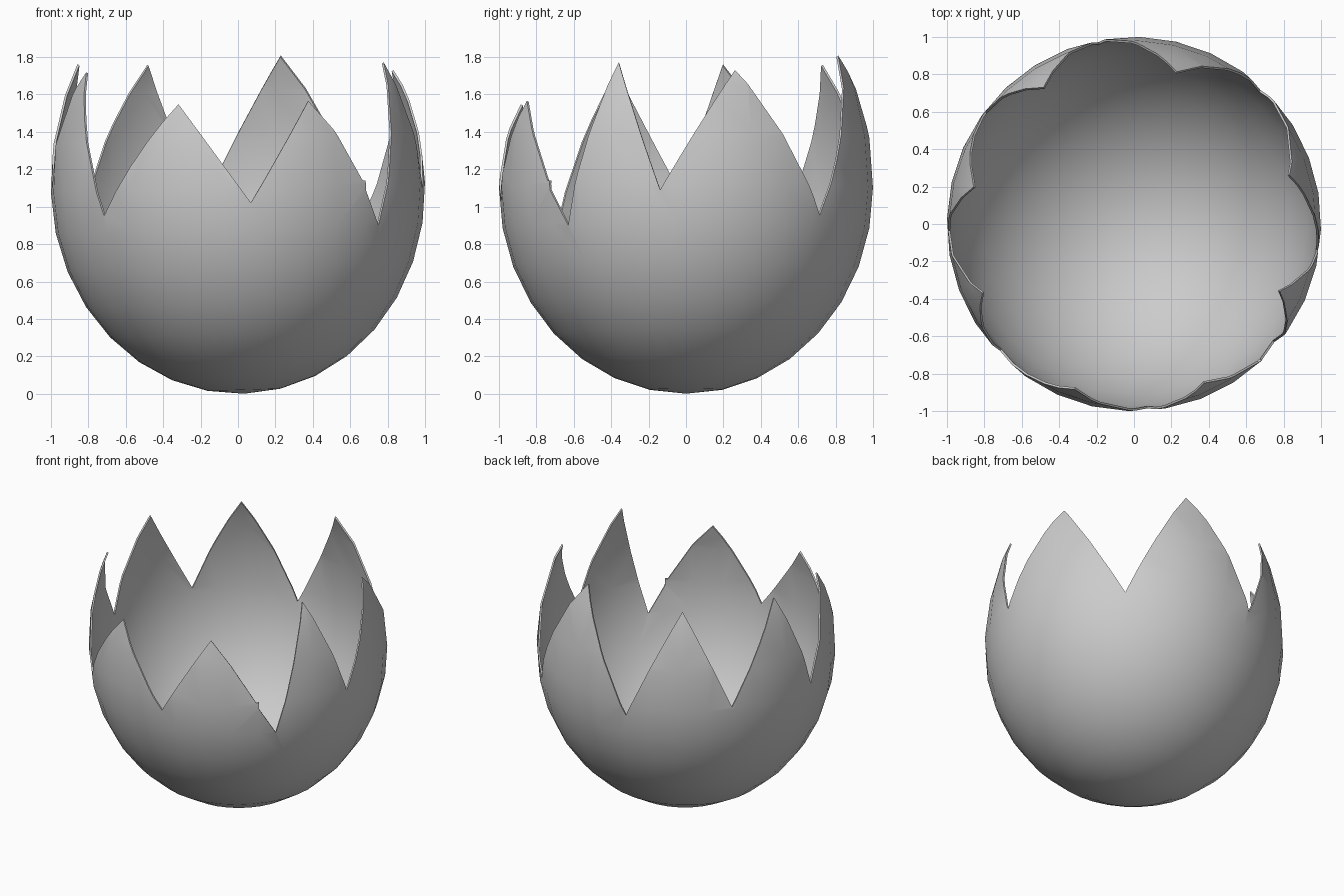
import bpy, bmesh, math
from mathutils import Matrix

if "Cube" in bpy.data.objects:
    bpy.data.objects.remove(bpy.data.objects["Cube"])

MID = 1.1  # height of the widest ring

# egg body: 32 x 16 sphere, taller in the upper half, leaning very slightly
bm = bmesh.new()
bmesh.ops.create_uvsphere(bm, u_segments=32, v_segments=16, radius=1)
for v in bm.verts:
    v.co.z *= 1.37 if v.co.z > 0 else 1.1
bm.transform(Matrix.Rotation(math.radians(-1.7), 4, 'Z'))
bm.transform(Matrix.Translation((0, 0, MID)) @ Matrix.Rotation(math.radians(-1.7), 4, 'Y'))
mesh = bpy.data.meshes.new("eggshell")
bm.to_mesh(mesh)
bm.free()
shell = bpy.data.objects.new("eggshell", mesh)
bpy.context.collection.objects.link(shell)

# cracked rim: (angle in degrees, height) around the shell
rim = [(-66.2, 1.57), (-57.8, 1.405), (-48, 1.14), (-46.9, 1.14), (-46.8, 1.09), (-40, .90),
       (-24.8, 1.78), (-8, 1.09), (17.5, 1.74), (46.6, .955), (74.3, 1.815), (101, 1.01),
       (123.5, 1.76), (143, 1.09), (167, 1.76), (182, 1.08), (204.5, 1.72), (223.4, .95),
       (250.2, 1.55), (274, 1.02)]


def rim_point(angle, z):
    """Point on the egg pushed outward from its centre."""
    h = (z - MID) / (1.37 if z > MID else 1.1)
    r = math.sqrt(1 - h * h)
    a = math.radians(angle)
    s = 1.6
    return (s * r * math.cos(a), s * r * math.sin(a), MID + s * (z - MID))


# jagged cutter: star of flat wedges from the egg centre
bm = bmesh.new()
low = bm.verts.new((0, 0, MID))
top = bm.verts.new((0, 0, 5))
ring = [bm.verts.new(rim_point(*p)) for p in rim]
for a, b in zip(ring, ring[1:] + ring[:1]):
    bm.faces.new((low, b, a))
    bm.faces.new((top, a, b))
bmesh.ops.recalc_face_normals(bm, faces=bm.faces)
cut_mesh = bpy.data.meshes.new("crack_cutter")
bm.to_mesh(cut_mesh)
bm.free()
cutter = bpy.data.objects.new("crack_cutter", cut_mesh)
cutter.hide_render = True
bpy.context.collection.objects.link(cutter)

# thin wall, then break the top off
wall = shell.modifiers.new("wall", 'SOLIDIFY')
wall.thickness = 0.012
wall.offset = -1
crack = shell.modifiers.new("crack", 'BOOLEAN')
crack.operation = 'DIFFERENCE'
crack.solver = 'EXACT'
crack.object = cutter
bpy.context.view_layer.objects.active = shell
shell.select_set(True)
bpy.ops.object.modifier_apply(modifier="wall")
bpy.ops.object.modifier_apply(modifier="crack")
bpy.data.objects.remove(cutter)

# material and shading
grey = bpy.data.materials.new("shell grey")
grey.diffuse_color = (0.6, 0.6, 0.6, 1)
grey.use_nodes = True
grey.node_tree.nodes["Principled BSDF"].inputs["Base Color"].default_value = grey.diffuse_color
shell.data.materials.clear()
shell.data.materials.append(grey)
for p in shell.data.polygons:
    p.material_index = 0
bpy.ops.object.shade_smooth_by_angle(angle=math.radians(40))
